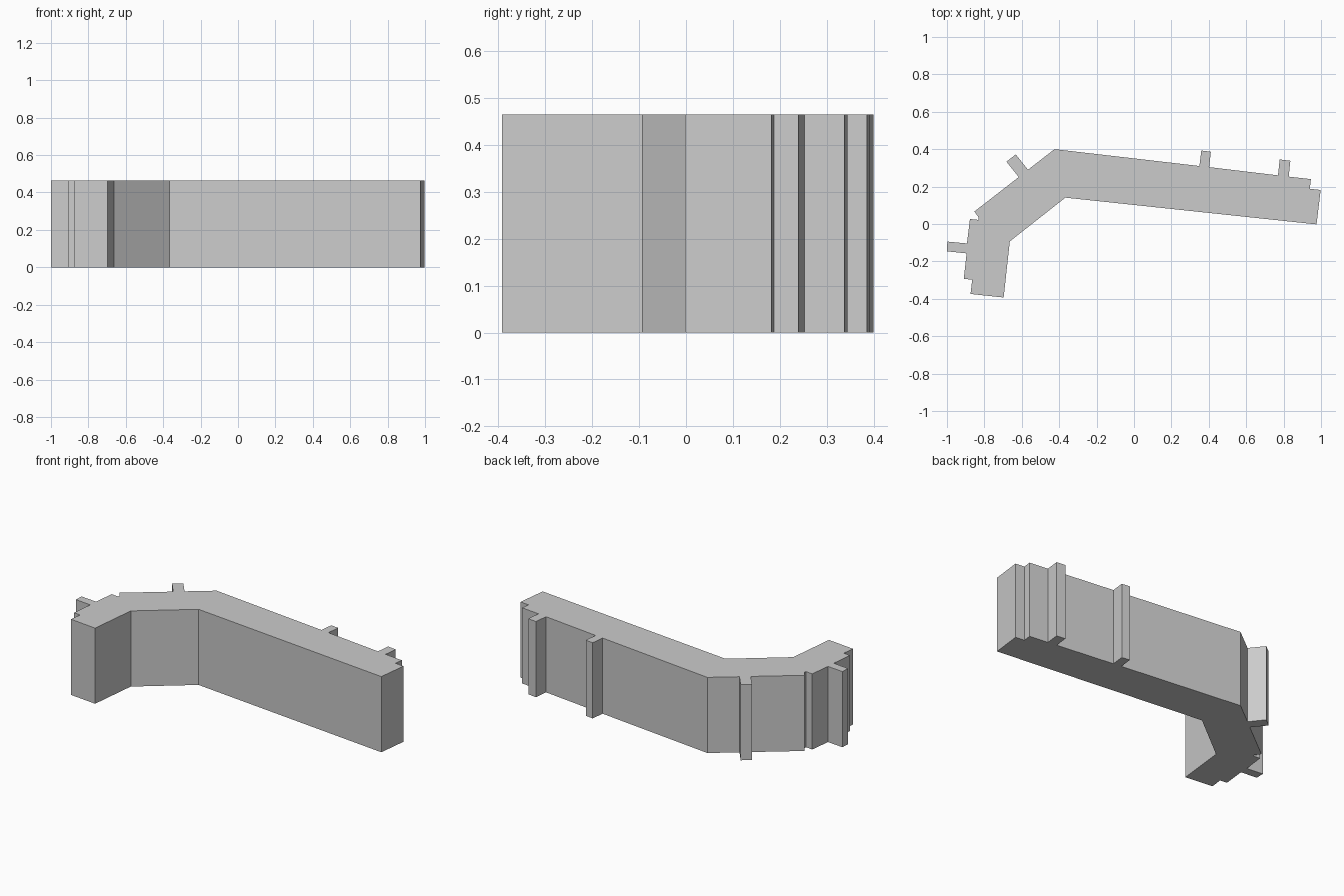
import bpy
import bmesh
from mathutils import Vector

HEIGHT = 0.465

cube = bpy.data.objects.get("Cube")
if cube:
    bpy.data.objects.remove(cube, do_unlink=True)

# Plain grey material
grey = bpy.data.materials.new("plain grey")
grey.use_nodes = True
colour = (0.6, 0.6, 0.6, 1.0)
grey.diffuse_color = colour
grey.node_tree.nodes["Principled BSDF"].inputs["Base Color"].default_value = colour

# Inner face of the bent wall, from the short wing to the long wing
inner_face = [(-0.697, -0.393), (-0.664, -0.093), (-0.367, 0.141), (0.976, -0.002)]

# Stepped end of the long wing
long_end = [(0.998, 0.182), (0.94, 0.188), (0.946, 0.24)]

# Buttresses: root start, tip start, tip end, root end
end_buttress = [(0.827, 0.253), (0.836, 0.338), (0.779, 0.345), (0.77, 0.26)]
middle_buttress = [(0.402, 0.304), (0.411, 0.386), (0.36, 0.393), (0.35, 0.31)]
angled_buttress = [(-0.567, 0.29), (-0.632, 0.372), (-0.682, 0.333), (-0.616, 0.251)]
side_buttress = [(-0.893, -0.104), (-0.998, -0.094), (-1.0, -0.146), (-0.895, -0.157)]

# Outer bend, notch beside the short wing, and its stepped end
outer_bend = [(-0.425, 0.4)]
notch = [(-0.853, 0.067), (-0.83, 0.034), (-0.832, 0.022), (-0.877, 0.027)]
short_end = [(-0.91, -0.293), (-0.865, -0.298), (-0.874, -0.374)]

outline = (inner_face + long_end + end_buttress + middle_buttress + outer_bend
           + angled_buttress + notch + side_buttress + short_end)


def extrude_outline(name, points, height, material):
    """Raise a closed plan outline into a solid with flat faces."""
    bm = bmesh.new()
    base = bm.faces.new([bm.verts.new((x, y, 0)) for x, y in points])
    top = bmesh.ops.extrude_face_region(bm, geom=[base], use_keep_orig=True)
    raised = [v for v in top["geom"] if isinstance(v, bmesh.types.BMVert)]
    bmesh.ops.translate(bm, verts=raised, vec=Vector((0, 0, height)))
    bmesh.ops.recalc_face_normals(bm, faces=bm.faces)
    mesh = bpy.data.meshes.new(name)
    bm.to_mesh(mesh)
    bm.free()
    mesh.materials.append(material)
    obj = bpy.data.objects.new(name, mesh)
    bpy.context.collection.objects.link(obj)
    return obj


extrude_outline("buttressed_wall", outline, HEIGHT, grey)
